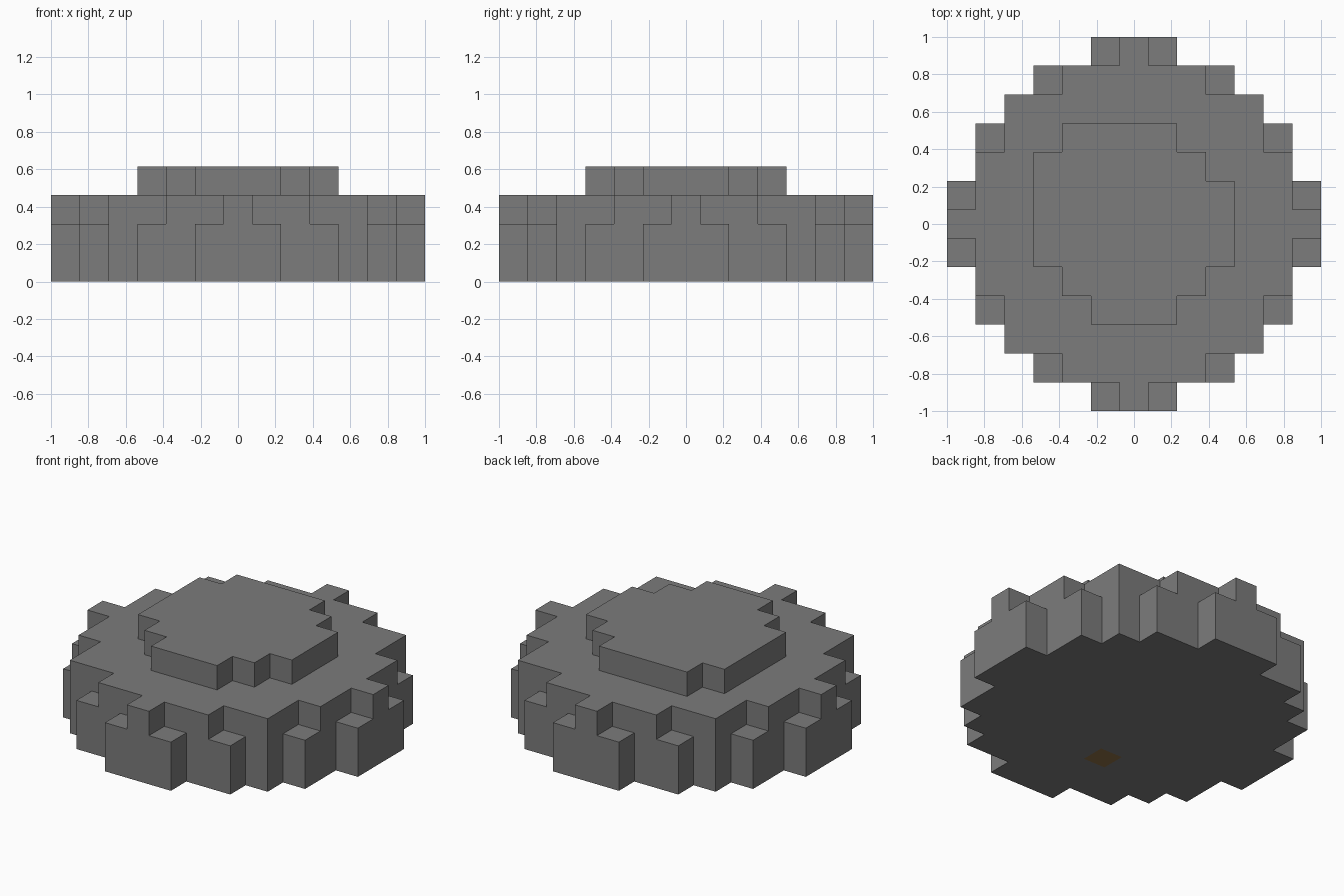
import bpy
import bmesh
from mathutils import Vector

if "Cube" in bpy.data.objects:
    bpy.data.objects.remove(bpy.data.objects["Cube"])

UNIT = 2 / 13  # edge of one block


def make_material(name, colour):
    mat = bpy.data.materials.new(name)
    mat.use_nodes = True
    mat.diffuse_color = colour
    mat.node_tree.nodes["Principled BSDF"].inputs["Base Color"].default_value = colour
    return mat


grey = make_material("stone grey", (0.2, 0.2, 0.2, 1))
brown = make_material("dark brown", (0.27, 0.16, 0.06, 1))


def disc(half_widths, layers):
    """Blocks of a symmetric stepped disc; one half width per row from the centre out."""
    return {(i, j, k) for k in layers for j in range(-6, 7)
            for i in range(-half_widths[abs(j)], half_widths[abs(j)] + 1)}


# Wide base, notched rim above it, and a raised crown on top
base = disc([6, 6, 5, 5, 4, 3, 1], (0, 1))
rim = disc([6, 5, 5, 4, 4, 2, 0], (2,))
crown = disc([3, 3, 2, 1, -1, -1, -1], (3,))
crown |= {(-3, 2, 3), (-2, 3, 3)}  # the crown is one block fuller at its back left
solid = base | rim | crown
BROWN_BLOCK = (-1, -3, 0)

AXES = [Vector((1, 0, 0)), Vector((0, 1, 0)), Vector((0, 0, 1))]


def build(name, cells):
    """Make one part from the block faces that no other block covers."""
    bm = bmesh.new()
    for cell in sorted(cells):
        centre = Vector(cell) + AXES[2] / 2
        for a in range(3):
            for sign in (1, -1):
                normal = AXES[a] * sign
                if tuple(int(c) for c in Vector(cell) + normal) in solid:
                    continue
                u, v = AXES[(a + 1) % 3] / 2, AXES[(a + 2) % 3] / 2 * sign
                mid = centre + normal / 2
                corners = (mid - u - v, mid + u - v, mid + u + v, mid - u + v)
                face = bm.faces.new([bm.verts.new(c * UNIT) for c in corners])
                face.material_index = int(cell == BROWN_BLOCK)
    bmesh.ops.remove_doubles(bm, verts=bm.verts, dist=0.001)
    mesh = bpy.data.meshes.new(name)
    bm.to_mesh(mesh)
    bm.free()
    mesh.materials.append(grey)
    mesh.materials.append(brown)
    bpy.context.collection.objects.link(bpy.data.objects.new(name, mesh))


build("base", base)
build("rim", rim)
build("crown", crown)
